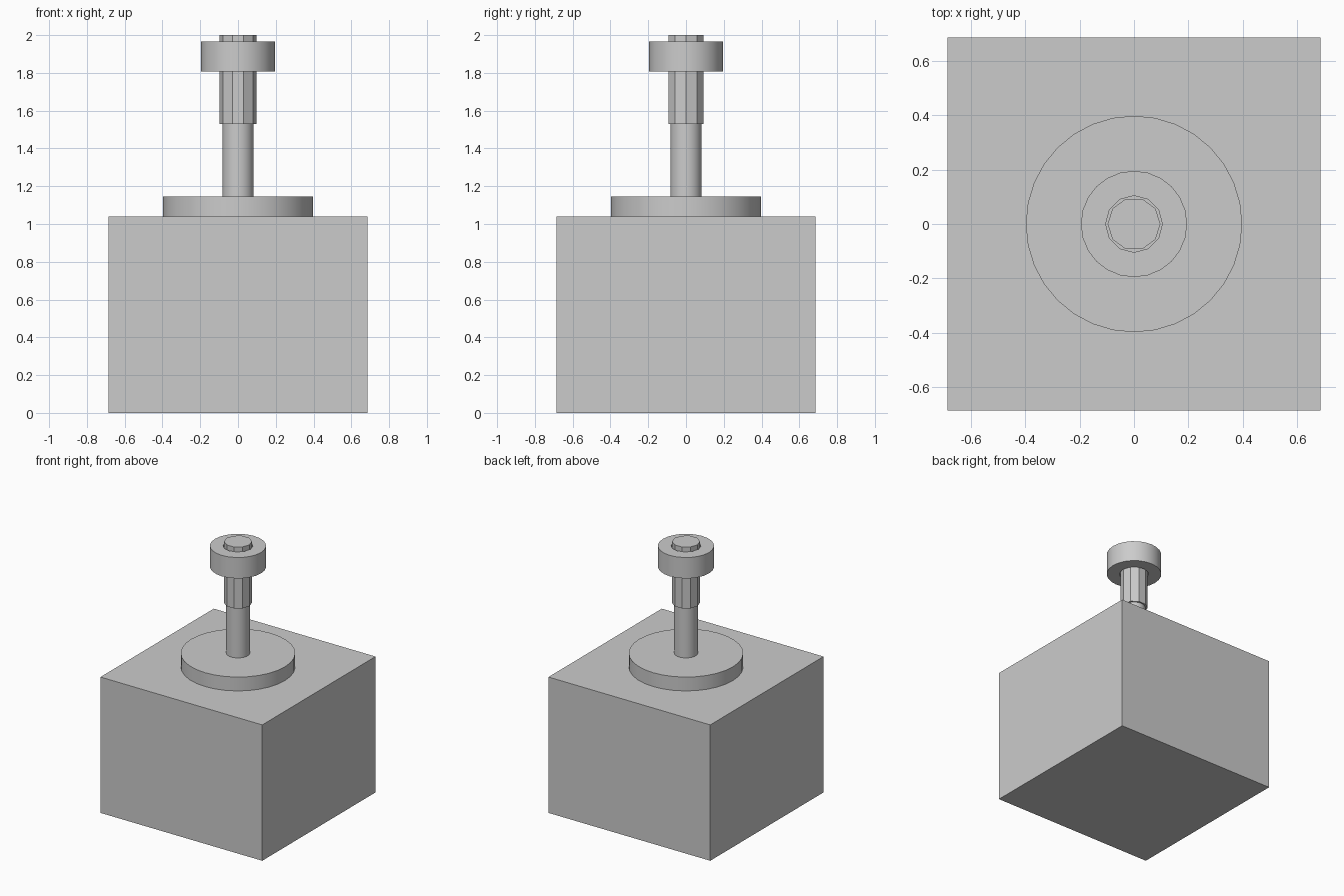
import bpy, math

cube = bpy.data.objects.get("Cube")
if cube:
    bpy.data.objects.remove(cube, do_unlink=True)

# One plain grey for every part
grey = bpy.data.materials.new("plain_grey")
grey.use_nodes = True
GREY = (0.6, 0.6, 0.6, 1)
grey.diffuse_color = GREY
grey.node_tree.nodes["Principled BSDF"].inputs["Base Color"].default_value = GREY


def finish(name, smooth):
    obj = bpy.context.object
    obj.name = name
    obj.data.materials.clear()
    obj.data.materials.append(grey)
    if smooth:
        bpy.ops.object.shade_smooth_by_angle(angle=math.radians(30))
    return obj


def cylinder(name, radius, bottom, top, sides, smooth=True, turn=0):
    bpy.ops.mesh.primitive_cylinder_add(
        vertices=sides, radius=radius, depth=top - bottom,
        location=(0, 0, (bottom + top) / 2), rotation=(0, 0, turn))
    return finish(name, smooth)


# Square motor housing
bpy.ops.mesh.primitive_cube_add(size=1, location=(0, 0, 0.52))
bpy.context.object.scale = (1.37, 1.37, 1.04)
finish("motor_housing", False)

# Round boss and drive shaft
cylinder("mounting_boss", 0.397, 1.04, 1.146, 32)
cylinder("drive_shaft", 0.082, 1.146, 1.53, 32)

# Ten-sided pinion, with corners on the x axis
cylinder("pinion", 0.097, 1.53, 2.0, 10, False, math.pi / 2)

# Collar with a clearance hole around the pinion
collar = cylinder("collar", 0.195, 1.807, 1.967, 24)
bore = cylinder("collar_bore_cutter", 0.104, 1.7, 2.1, 12, False)
bore.hide_render = True
bore.hide_viewport = True
cut = collar.modifiers.new("bore", "BOOLEAN")
cut.operation = "DIFFERENCE"
cut.solver = "EXACT"
cut.object = bore
